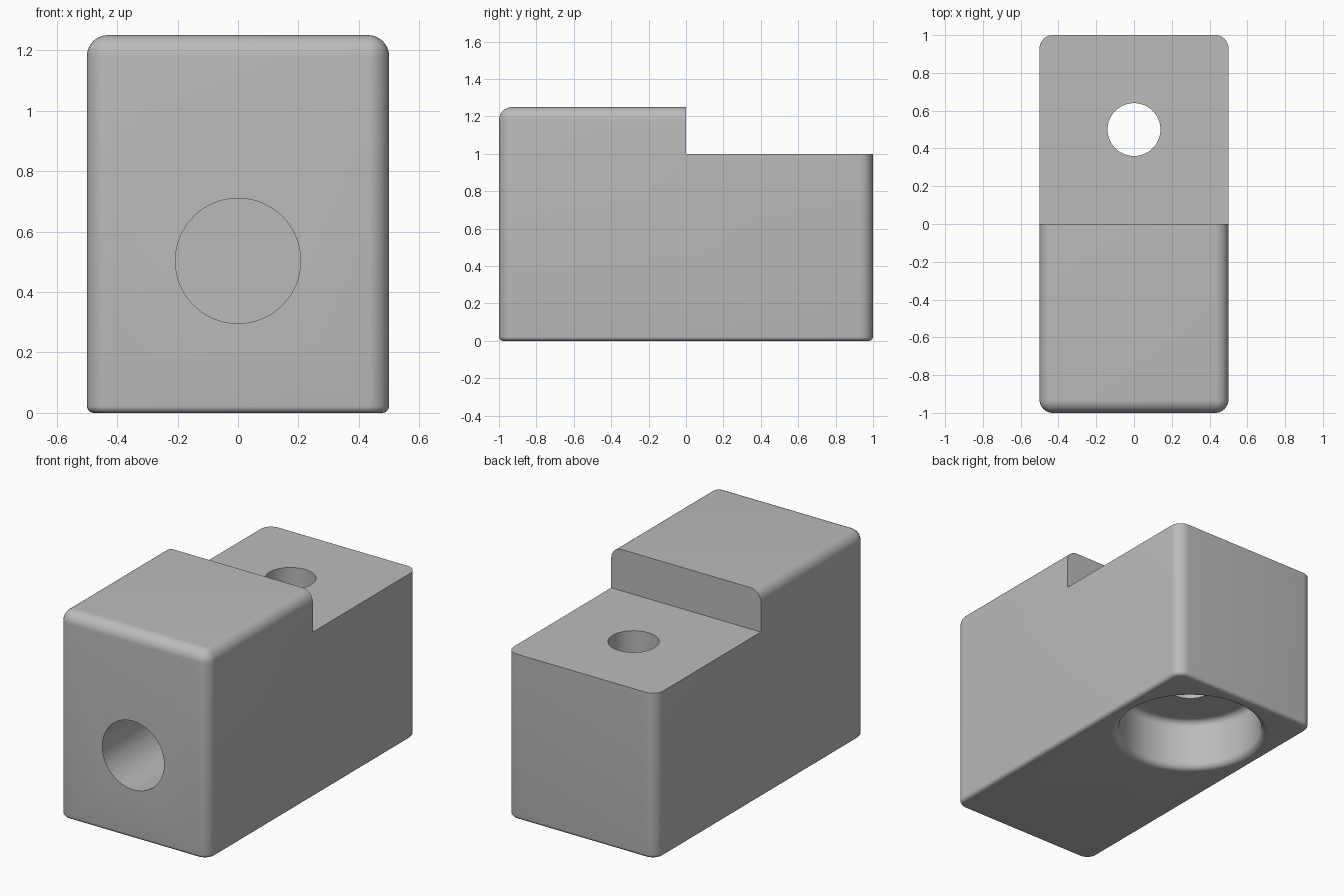
import bpy, bmesh, math
from mathutils import Matrix

old = bpy.data.objects.get("Cube")
if old:
    bpy.data.objects.remove(old, do_unlink=True)

HALF_W, HALF_L, TALL, STEP = 0.5, 1.0, 1.25, 1.0
ROUND, FOOT_ROUND = 0.07, 0.023
HOLE_R, PORT_R, PORT_Z, PORT_DEPTH = 0.14, 0.207, 0.503, 1.0
BORE_R, BORE_DEPTH, BORE_ROUND, BORE_Y = 0.41, 0.31, 0.04, 0.5

grey = bpy.data.materials.new("plain grey")
grey.use_nodes = True
colour = (0.5, 0.5, 0.5, 1)
grey.diffuse_color = colour
grey.node_tree.nodes["Principled BSDF"].inputs["Base Color"].default_value = colour


def finish(bm, name):
    bmesh.ops.recalc_face_normals(bm, faces=bm.faces)
    mesh = bpy.data.meshes.new(name)
    bm.to_mesh(mesh)
    bm.free()
    obj = bpy.data.objects.new(name, mesh)
    bpy.context.collection.objects.link(obj)
    mesh.materials.append(grey)
    return obj


def box(size, centre):
    bm = bmesh.new()
    bmesh.ops.create_cube(bm, size=1)
    bmesh.ops.scale(bm, vec=size, verts=bm.verts)
    bmesh.ops.translate(bm, vec=centre, verts=bm.verts)
    return bm


def arc(cr, cz, radius, start, end, steps=8):
    angles = [math.radians(start + (end - start) * i / steps) for i in range(steps + 1)]
    return [(cr + radius * math.cos(a), cz + radius * math.sin(a)) for a in angles]


def lathe(profile, matrix, name, steps=96):
    # Spin a radius/height profile that starts and ends on the axis
    bm = bmesh.new()
    verts = [bm.verts.new((r, 0, z)) for r, z in profile]
    edges = [bm.edges.new(pair) for pair in zip(verts, verts[1:])]
    bmesh.ops.spin(bm, geom=verts + edges, cent=(0, 0, 0), axis=(0, 0, 1),
                   angle=math.tau, steps=steps)
    bmesh.ops.remove_doubles(bm, verts=bm.verts, dist=1e-5)
    bmesh.ops.transform(bm, matrix=matrix, verts=bm.verts)
    return finish(bm, name)


# Rounded block: wide rounding on the sides and top, fine rounding underneath
bm = box((2 * HALF_W, 2 * HALF_L, TALL), (0, 0, TALL / 2))
rims = [e for e in bm.edges if any(v.co.z > TALL / 2 for v in e.verts)]
bmesh.ops.bevel(bm, geom=rims, offset=ROUND, segments=10, profile=0.5, affect='EDGES')
foot = [e for e in bm.edges if all(v.co.z < 1e-5 for v in e.verts)]
bmesh.ops.bevel(bm, geom=foot, offset=FOOT_ROUND, segments=5, profile=0.5, affect='EDGES')
block = finish(bm, "block_body")

# Step cut across the rear half
step = finish(box((2, 2, 1), (0, 1, STEP + 0.5)), "step_cutter")

# Stepped vertical hole with rounded mouth and ceiling
flare = BORE_R + BORE_ROUND
profile = [(0, -0.1), (flare, -0.1)]
profile += arc(flare, BORE_ROUND, BORE_ROUND, 270, 180)
profile += arc(BORE_R - BORE_ROUND, BORE_DEPTH - BORE_ROUND, BORE_ROUND, 0, 90)
profile += [(HOLE_R, BORE_DEPTH), (HOLE_R, TALL), (0, TALL)]
bore = lathe(profile, Matrix.Translation((0, BORE_Y, 0)), "bore_cutter")

# Blind round port in the front face
front = Matrix.Translation((0, -HALF_L, PORT_Z)) @ Matrix.Rotation(-math.pi / 2, 4, 'X')
port = lathe([(0, -0.1), (PORT_R, -0.1), (PORT_R, PORT_DEPTH), (0, PORT_DEPTH)],
             front, "port_cutter")

for cutter in (step, bore, port):
    mod = block.modifiers.new(cutter.name, 'BOOLEAN')
    mod.operation = 'DIFFERENCE'
    mod.solver = 'EXACT'
    mod.object = cutter

# Apply the cuts, then shade smooth with sharp rims
bpy.ops.object.select_all(action='DESELECT')
block.select_set(True)
bpy.context.view_layer.objects.active = block
for mod in list(block.modifiers):
    bpy.ops.object.modifier_apply(modifier=mod.name)
for cutter in (step, bore, port):
    bpy.data.objects.remove(cutter, do_unlink=True)
bpy.ops.object.shade_smooth_by_angle(angle=math.radians(30))
